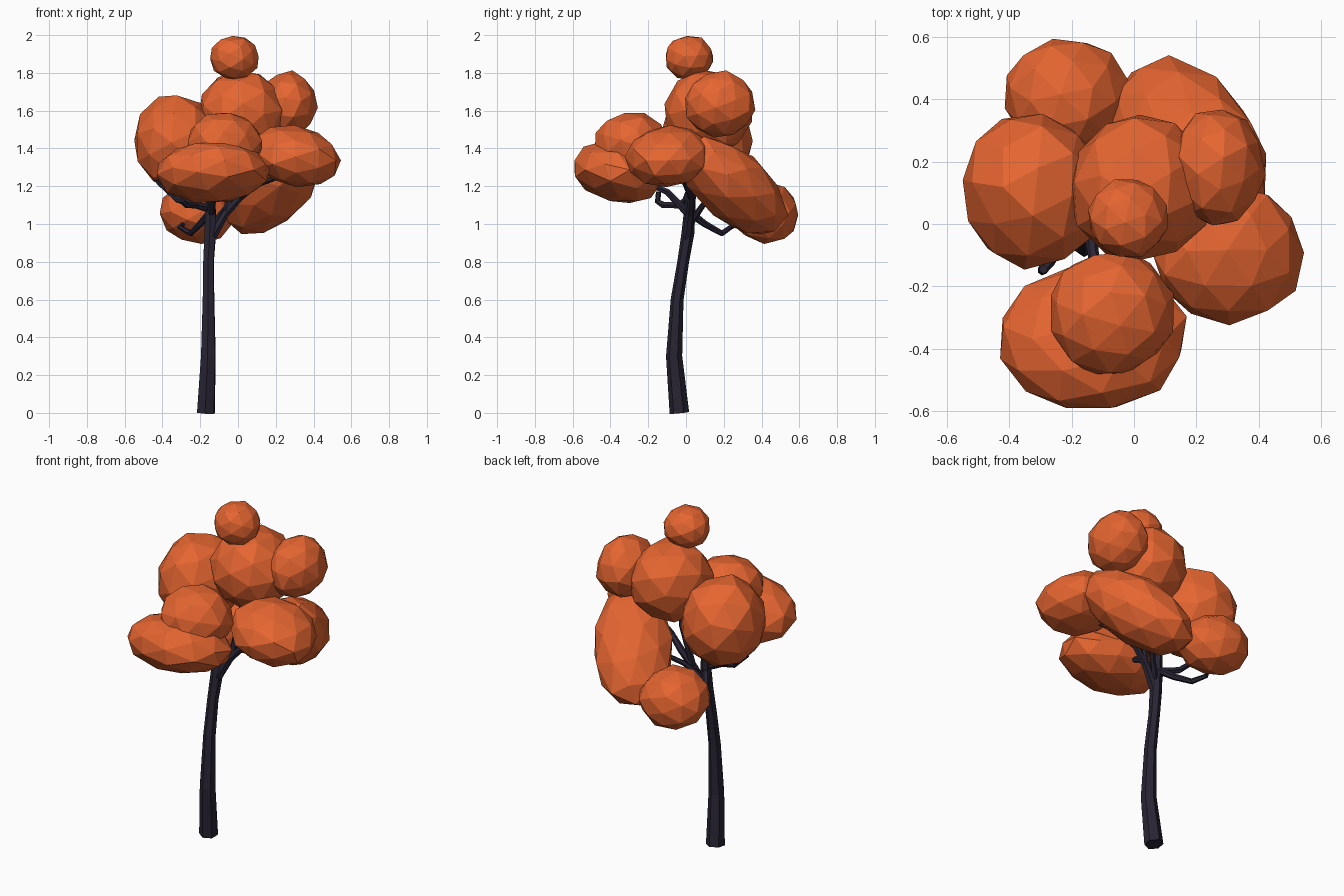
import bpy, bmesh, random
from mathutils import Vector, Matrix, Euler

random.seed(4)


def material(name, rgb):
    m = bpy.data.materials.new(name)
    m.diffuse_color = (*rgb, 1)
    return m


leaf = material("leaf_orange", (0.78, 0.13, 0.03))
bark = material("bark_dark", (0.022, 0.018, 0.034))


def clump(name, centre, radii, tilt=None, axis=None):
    """Faceted leaf ball: turned, slightly roughened and stretched icosphere."""
    bm = bmesh.new()
    bmesh.ops.create_icosphere(bm, subdivisions=2, radius=1)
    spin = Euler([random.uniform(0, 6) for _ in range(3)]).to_matrix()
    turn = Euler(tilt or (0, 0, 0)).to_matrix()
    if axis:  # aim the local z axis, keeping local x level
        z = Vector(axis).normalized()
        x = Vector((0, 0, 1)).cross(z).normalized()
        turn = Matrix((x, z.cross(x), z)).transposed()
    for v in bm.verts:
        p = spin @ v.co * random.uniform(0.99, 1.06)
        v.co = turn @ Vector(a * b for a, b in zip(p, radii)) + Vector(centre)
    me = bpy.data.meshes.new(name)
    bm.to_mesh(me)
    bm.free()
    me.materials.append(leaf)
    bpy.context.collection.objects.link(bpy.data.objects.new(name, me))


def limb(name, points):
    """Six-sided tapering tube through (x, y, z, radius) points."""
    cu = bpy.data.curves.new(name, 'CURVE')
    cu.dimensions = '3D'
    cu.bevel_depth = 1
    cu.bevel_resolution = 1
    cu.use_fill_caps = True
    s = cu.splines.new('POLY')
    s.use_smooth = False
    s.points.add(len(points) - 1)
    for p, (x, y, z, r) in zip(s.points, points):
        p.co = (x, y, z, 1)
        p.radius = r
    cu.materials.append(bark)
    ob = bpy.data.objects.new(name, cu)
    bpy.context.collection.objects.link(ob)
    bpy.ops.object.select_all(action='DESELECT')
    ob.select_set(True)
    bpy.context.view_layer.objects.active = ob
    bpy.ops.object.convert(target='MESH')


# Foliage
clump("leaf_crown_top", (-0.018, 0.018, 1.88), (0.127, 0.127, 0.117))
clump("leaf_upper_middle", (0.022, 0.117, 1.59), (0.227, 0.235, 0.225))
clump("leaf_upper_right", (0.267, 0.18, 1.635), (0.15, 0.187, 0.172))
clump("leaf_left", (-0.322, 0.11, 1.435), (0.225, 0.245, 0.25))
clump("leaf_front_upper", (-0.075, -0.285, 1.42), (0.202, 0.198, 0.17), tilt=(-0.2, 0, 0.3))
clump("leaf_front_low", (-0.135, -0.365, 1.275), (0.30, 0.24, 0.155), tilt=(-0.25, 0, 0.1))
clump("leaf_right_front", (0.305, -0.095, 1.36), (0.24, 0.22, 0.155), tilt=(0.1, 0.2, 0))
clump("leaf_back_right", (0.18, 0.25, 1.20), (0.215, 0.175, 0.365), axis=(-0.32, 0.43, -0.40))
clump("leaf_back_low", (-0.215, 0.415, 1.065), (0.195, 0.185, 0.16), tilt=(-0.3, 0.1, 0))

# Trunk
limb("trunk", [(-0.17, -0.035, 0, 0.052), (-0.157, -0.063, 0.3, 0.043),
               (-0.156, -0.047, 0.6, 0.034), (-0.156, -0.015, 0.8, 0.031),
               (-0.147, 0.01, 0.95, 0.034), (-0.145, 0.02, 1.08, 0.03),
               (-0.15, 0.03, 1.2, 0.02)])

# Branches reaching into the leaf clumps
limb("branch_right", [(-0.145, 0.005, 0.92, 0.026), (-0.07, 0.02, 1.05, 0.022),
                      (0.01, 0.03, 1.14, 0.02), (0.1, 0.0, 1.21, 0.017),
                      (0.25, -0.06, 1.26, 0.012)])
limb("branch_crown", [(-0.06, 0.02, 1.06, 0.02), (-0.02, 0.06, 1.3, 0.02),
                      (0.0, 0.07, 1.55, 0.015), (-0.02, 0.02, 1.82, 0.01)])
limb("branch_front", [(-0.145, 0.015, 1.05, 0.022), (-0.13, -0.1, 1.17, 0.018),
                      (-0.13, -0.28, 1.25, 0.012)])
limb("branch_left", [(-0.145, 0.02, 1.08, 0.024), (-0.22, -0.03, 1.1, 0.02),
                     (-0.32, 0.0, 1.13, 0.018), (-0.42, 0.03, 1.22, 0.015),
                     (-0.44, 0.06, 1.32, 0.012)])
limb("branch_left_twig", [(-0.22, -0.03, 1.1, 0.02), (-0.27, -0.12, 1.1, 0.018),
                          (-0.295, -0.15, 1.12, 0.016), (-0.29, -0.145, 1.17, 0.014)])
limb("branch_back", [(-0.145, 0.02, 1.06, 0.022), (-0.2, 0.1, 1.0, 0.018),
                     (-0.25, 0.19, 0.95, 0.016), (-0.31, 0.24, 0.985, 0.013),
                     (-0.26, 0.34, 1.02, 0.012)])
limb("branch_back_right", [(-0.13, 0.02, 1.0, 0.02), (-0.05, 0.09, 1.1, 0.015),
                           (0.08, 0.18, 1.18, 0.012)])
